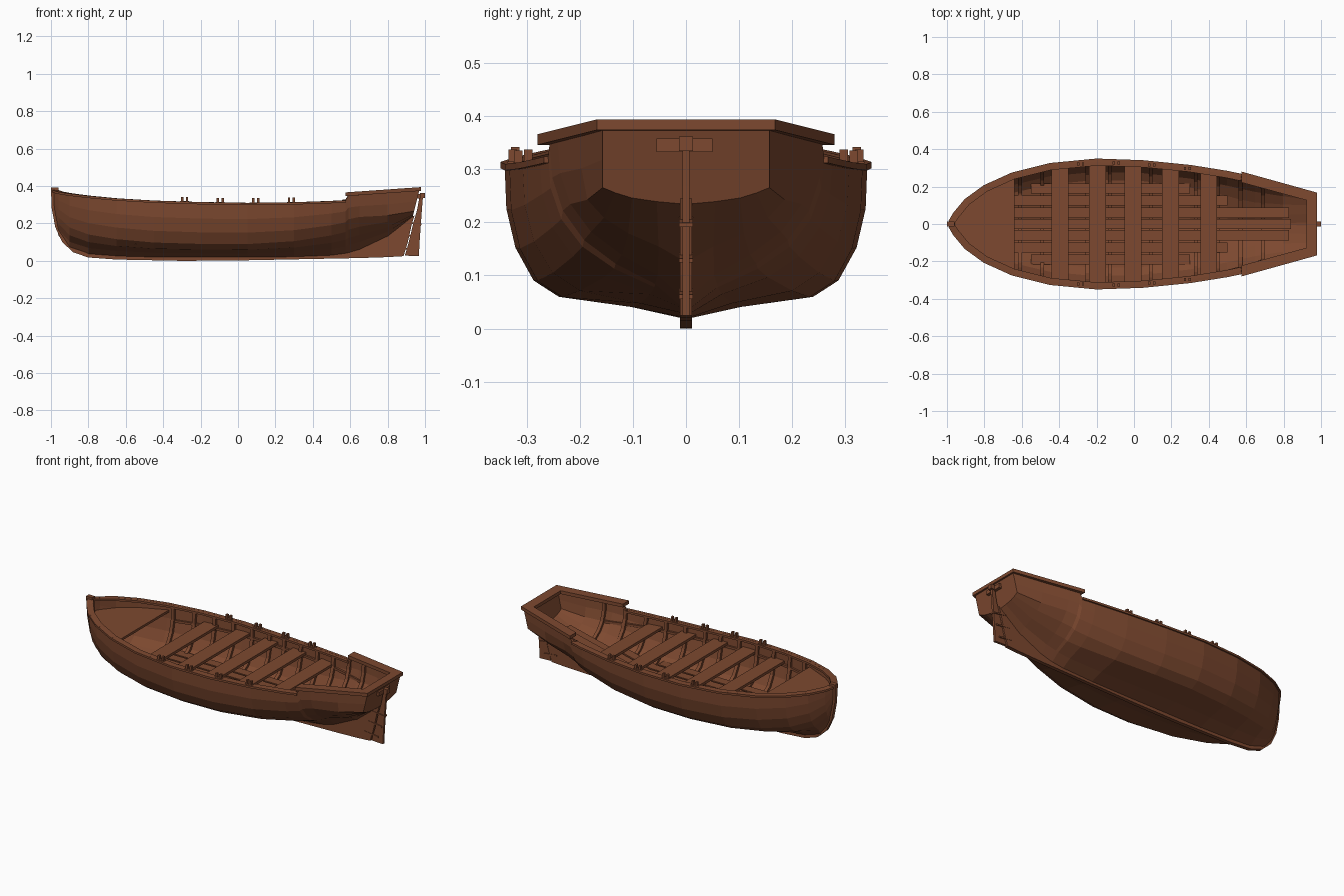
import bpy, bmesh
from mathutils import Vector

if "Cube" in bpy.data.objects:
    bpy.data.objects.remove(bpy.data.objects["Cube"])

wood = bpy.data.materials.new("brown wood")
wood.diffuse_color = (0.205, 0.066, 0.029, 1)
wood.use_nodes = True
wood.node_tree.nodes["Principled BSDF"].inputs["Base Color"].default_value = wood.diffuse_color


def finish(name, bm, recalc=True):
    if recalc:
        bmesh.ops.recalc_face_normals(bm, faces=bm.faces)
    me = bpy.data.meshes.new(name)
    bm.to_mesh(me)
    bm.free()
    me.materials.append(wood)
    ob = bpy.data.objects.new(name, me)
    bpy.context.collection.objects.link(ob)
    return ob


def strip(name, A, B, d):
    """Solid band: quads between paths A and B, thickened by vector d."""
    bm = bmesh.new()
    d = Vector(d)
    rings = []
    for a, b in zip(A, B):
        a, b = Vector(a), Vector(b)
        rings.append([bm.verts.new(p) for p in (a, b, b + d, a + d)])
    for r, s in zip(rings, rings[1:]):
        for k in range(4):
            bm.faces.new((r[k], r[(k + 1) % 4], s[(k + 1) % 4], s[k]))
    bm.faces.new(rings[0])
    bm.faces.new(rings[-1])
    return finish(name, bm)


def box(name, x0, x1, y0, y1, z0, z1):
    return strip(name, [(x0, y0, z0), (x1, y0, z0)], [(x0, y1, z0), (x1, y1, z0)], (0, 0, z1 - z0))


# Hull lines: section shapes (width fraction, height fraction) and stations
MID = [(.03, 0), (.3, .07), (.7, .135), (.84, .24), (.94, .45), (.99, .7), (1, 1)]
VEE = [(.04, 0), (.22, .14), (.5, .27), (.74, .42), (.9, .6), (.98, .8), (1, 1)]
AFT = [(.05, 0), (.35, .03), (.65, .08), (.85, .15), (1, .22), (1, .6), (1, 1)]
# x, half width, sheer height, bottom height, shape blend
ST = [(-.985, .012, .378, .25, 1), (-.96, .055, .37, .135, 1), (-.9, .127, .36, .065, .8),
      (-.8, .2, .348, .035, .55), (-.65, .268, .334, .025, .3), (-.45, .318, .322, .02, .1),
      (-.2, .342, .314, .02, 0), (.05, .333, .31, .02, 0), (.3, .308, .313, .022, .25),
      (.5, .276, .32, .03, .7), (.575, .26, .324, .04, .9), (.59, .257, .348, .043, .92),
      (.65, .242, .351, .06, 1), (.8, .2, .362, .13, 1.3), (.95, .157, .374, .235, 2)]


def station(x):
    x = min(max(x, ST[0][0]), ST[-1][0])
    for a, b in zip(ST, ST[1:]):
        if x <= b[0]:
            t = (x - a[0]) / (b[0] - a[0])
            return [p + (q - p) * t for p, q in zip(a, b)], a, b, t


def ring(s, inset):
    x, w, zs, zk, t = s
    P, Q, t = (MID, VEE, t) if t <= 1 else (VEE, AFT, t - 1)
    pts = []
    for (a, b), (c, e) in zip(P, Q):
        fy, fz = a + (c - a) * t, b + (e - b) * t
        pts.append((max(fy * (w - inset), .001), zk + fz * (zs - zk) + inset * (1 - fz)))
    return pts


def section(x, inset=0):
    _, a, b, t = station(x)
    return [(p[0] + (q[0] - p[0]) * t, p[1] + (q[1] - p[1]) * t)
            for p, q in zip(ring(a, inset), ring(b, inset))]


def half_width(x, z):
    s = section(x)
    for (y0, z0), (y1, z1) in zip(s, s[1:]):
        if z0 <= z <= z1:
            return y0 + (y1 - y0) * (z - z0) / (z1 - z0 + 1e-6)
    return s[-1][0] if z > s[-1][1] else s[0][0]


# Hull shell with transom
bm = bmesh.new()
rings = []
for s in ST:
    half = section(s[0])
    full = [(-y, z) for y, z in reversed(half)] + half
    rake = .25 if s is ST[-1] else 0
    rings.append([bm.verts.new((s[0] + (z - .3) * rake, y, z)) for y, z in full])
for r, q in zip(rings, rings[1:]):
    for j in range(len(r) - 1):
        bm.faces.new((r[j], r[j + 1], q[j + 1], q[j]))
bm.faces.new(rings[-1])
hull = finish("hull", bm, False)
mod = hull.modifiers.new("planking", 'SOLIDIFY')
mod.thickness = .011
mod.offset = -1

# Stem, keel and skeg in one backbone
outer = [(-1, .385), (-.996, .28), (-.977, .18), (-.94, .1), (-.88, .045), (-.8, .018), (-.65, .007),
         (-.3, 0), (0, .002), (.5, .012), (.65, .015), (.8, .02), (.885, .025), (.908, .1), (.93, .2)]
inner = [(-.965, .385), (-.955, .28), (-.935, .19), (-.905, .12), (-.86, .07), (-.78, .045), (-.65, .033),
         (-.3, .028), (0, .028), (.5, .04), (.65, .07), (.8, .14), (.87, .19), (.9, .212), (.945, .245)]
strip("keel_and_stem", [(x, -.011, z) for x, z in outer], [(x, -.011, z) for x, z in inner], (0, .022, 0))
box("stem_head", -1, -.96, -.013, .013, .364, .391)

# Rudder, head, yoke and hinges
lead = [(.892, .028), (.913, .1), (.937, .2), (.957, .27), (.973, .355)]
trail = [(.967, .025), (.971, .1), (.978, .2), (.983, .27), (.99, .355)]
strip("rudder", [(x, -.007, z) for x, z in lead], [(x, -.007, z) for x, z in trail], (0, .014, 0))
box("rudder_head", .972, 1, -.013, .013, .335, .362)
box("rudder_yoke", .955, .976, -.056, .05, .333, .358)
for x, z in ((.895, .06), (.918, .128), (.937, .195)):
    strip("rudder_hinge", [(x - .045, -.013, z + .008), (x + .045, -.013, z - .004)],
          [(x - .045, -.013, z + .016), (x + .045, -.013, z + .004)], (0, .026, 0))

# Gunwales, side stringers and tholes, both sides
xs = [s[0] for s in ST if s[0] < .58]
rx = [-.62 + i * .1 for i in range(14)]
for side in (-1, 1):
    path = [Vector((x, station(x)[0][1] * side, station(x)[0][2])) for x in xs]
    A, B = [], []
    for i, p in enumerate(path):
        t = path[min(i + 1, len(path) - 1)] - path[max(i - 1, 0)]
        n = Vector((-t.y, t.x, 0)).normalized() * side
        A.append(p + n * .008)
        b = p - n * .03
        b.y = side * max(b.y * side, .002)
        B.append(b)
    strip("gunwale", A, B, (0, 0, -.012))
    strip("seat_stringer", [(x, side * (half_width(x, .245) - .009), .25) for x in rx],
          [(x, side * (half_width(x, .245) - .022), .25) for x in rx], (0, 0, -.014))
    for x in (-.285, -.095, .095, .285):
        w, z = station(x)[0][1:3]
        c = side * (w - .012)
        box("thole_pad", x - .024, x + .024, c - .01, c + .01, z - .005, z + .002)
        for dx in (-.013, .013):
            box("thole_pin", x + dx - .006, x + dx + .006, c - .008, c + .008, z, z + .025)

# Raised stern rail
so = [(.575, -.28), (.978, -.168), (.978, .168), (.575, .28)]
si = [(.575, -.222), (.922, -.127), (.922, .127), (.575, .222)]
rz = lambda x: .366 + (x - .575) * .07
strip("stern_rail", [(x, y, rz(x)) for x, y in so], [(x, y, rz(x)) for x, y in si], (0, 0, -.02))

# Foredeck
fx = [-.975, -.96, -.9, -.8, -.72, -.64]
strip("foredeck", [(x, -half_width(x, .3) + .004, .3) for x in fx],
      [(x, half_width(x, .3) - .004, .3) for x in fx], (0, 0, -.014))

# Rowing seats
for x in (-.395, -.195, -.005, .195, .4):
    a, b = half_width(x - .045, .26) - .008, half_width(x + .045, .26) - .008
    strip("seat", [(x - .045, -a, .265), (x + .045, -b, .265)],
          [(x - .045, a, .265), (x + .045, b, .265)], (0, 0, -.016))


# Floor boards, rising toward the stern
def floor_z(x):
    return .1 if x < .3 else .1 + (x - .3) * .235


for y, x0, x1 in ((0, -.64, .84), (.06, -.64, .83), (-.06, -.64, .83), (.125, -.64, .5), (-.125, -.64, .5),
                  (.19, -.55, .3), (-.19, -.55, .3)):
    px = [x0, .3, x1] if x1 > .3 else [x0, x1]
    up = .012 if y == 0 else 0
    strip("floor_board", [(x, y - .027, floor_z(x) + up) for x in px],
          [(x, y + .027, floor_z(x) + up) for x in px], (0, 0, -.012))

# Ribs
for i in range(12):
    x = -.62 + i * .12
    for side in (-1, 1):
        strip("rib", [(x, y * side, z - .004 * (k > 5)) for k, (y, z) in enumerate(section(x, .01))],
              [(x, y * side, z - .004 * (k > 5)) for k, (y, z) in enumerate(section(x, .024))],
              (.02 if x < 0 else -.02, 0, 0))
